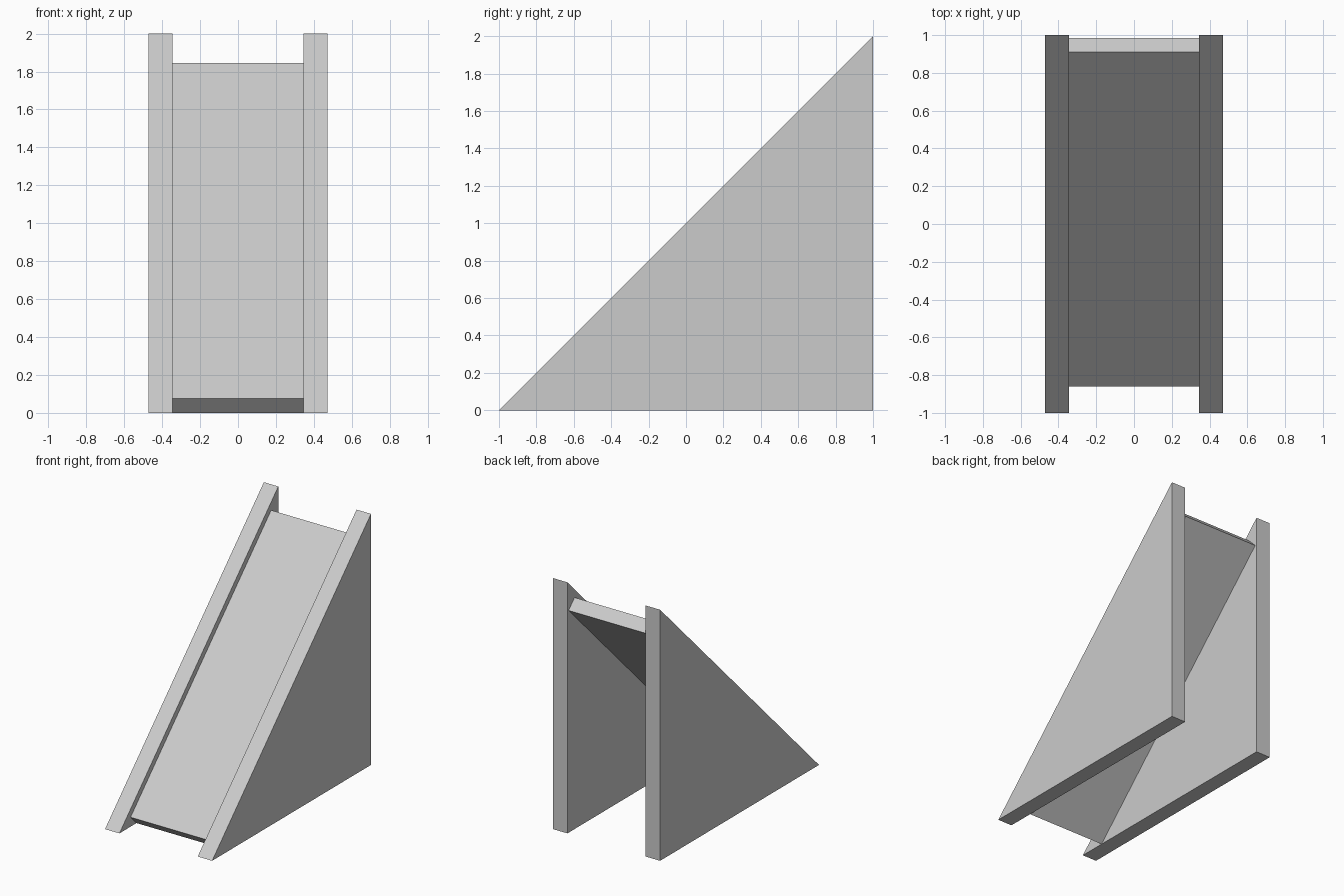
import bpy
import bmesh

# Remove the default cube
cube = bpy.data.objects.get("Cube")
if cube:
    bpy.data.objects.remove(cube, do_unlink=True)

# Single light grey finish
grey = bpy.data.materials.new("light_grey")
grey.use_nodes = True
colour = (0.6, 0.6, 0.6, 1)
grey.diffuse_color = colour
grey.node_tree.nodes["Principled BSDF"].inputs["Base Color"].default_value = colour


def extrude_profile(name, profile, x_start, x_end):
    """Extrude a side profile of (y, z) points along x."""
    bm = bmesh.new()
    face = bm.faces.new([bm.verts.new((x_start, y, z)) for y, z in profile])
    result = bmesh.ops.extrude_face_region(bm, geom=[face])
    moved = [v for v in result["geom"] if isinstance(v, bmesh.types.BMVert)]
    bmesh.ops.translate(bm, verts=moved, vec=(x_end - x_start, 0, 0))
    bmesh.ops.recalc_face_normals(bm, faces=bm.faces)
    mesh = bpy.data.meshes.new(name)
    bm.to_mesh(mesh)
    bm.free()
    mesh.materials.append(grey)
    obj = bpy.data.objects.new(name, mesh)
    bpy.context.collection.objects.link(obj)
    return obj


INNER, OUTER = 0.345, 0.472

# Triangular side panels
triangle = [(-1, 0), (1, 0), (1, 2)]
for side, sign in (("left", 1), ("right", -1)):
    extrude_profile(side + "_side_panel", triangle, sign * INNER, sign * OUTER)

# Sloping slab, set slightly below the panel edges, with square-cut ends
t = 0.075
low_y, low_z, run = -0.86, t, 1.77
slab = [
    (low_y, low_z),
    (low_y + t, low_z - t),
    (low_y + run + t, low_z + run - t),
    (low_y + run, low_z + run),
]
extrude_profile("ramp_slab", slab, -INNER, INNER)
